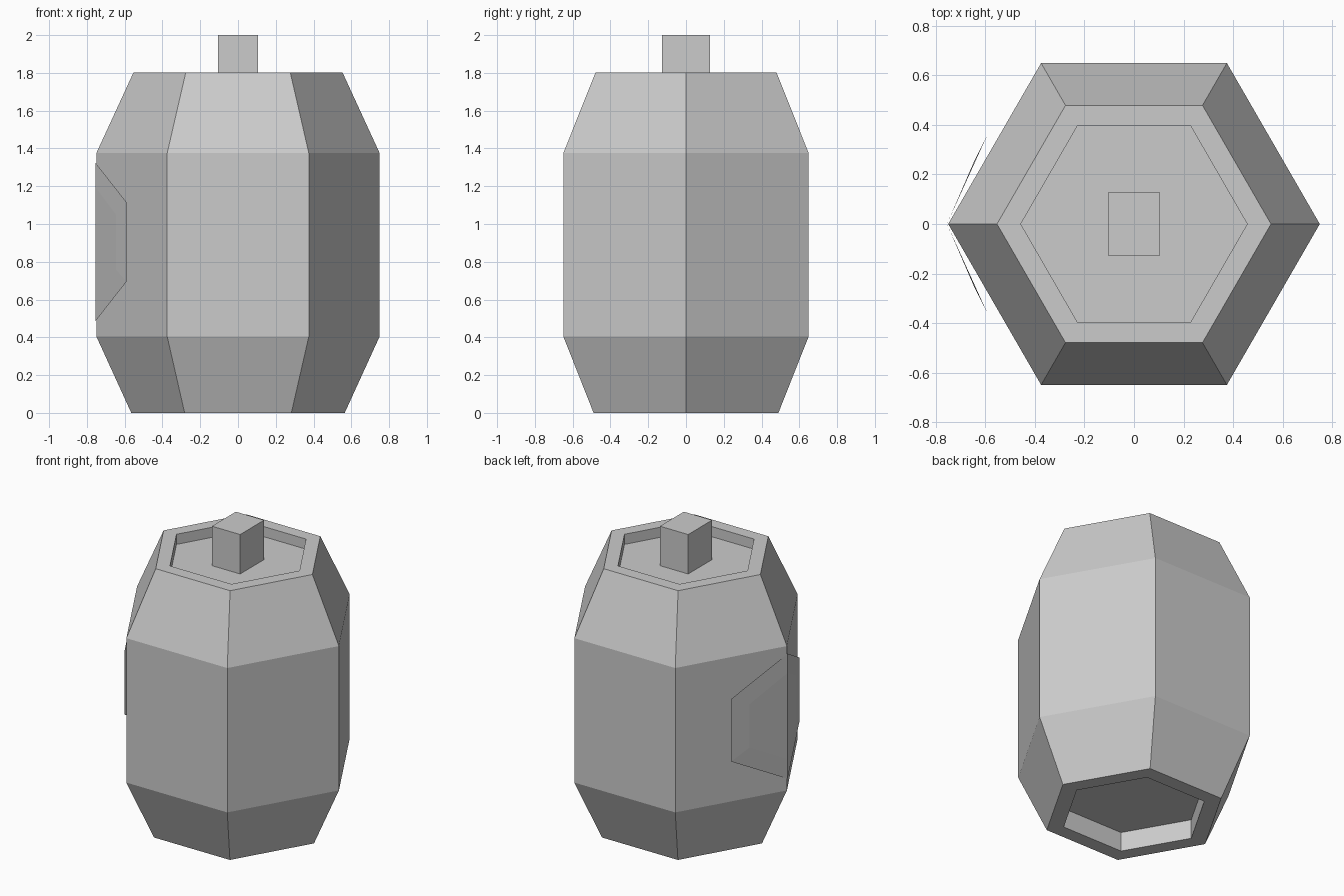
import bpy, bmesh, math

if "Cube" in bpy.data.objects:
    bpy.data.objects.remove(bpy.data.objects["Cube"])


def make_object(name, bm):
    bmesh.ops.remove_doubles(bm, verts=bm.verts, dist=1e-5)
    bmesh.ops.recalc_face_normals(bm, faces=bm.faces)
    mesh = bpy.data.meshes.new(name)
    bm.to_mesh(mesh)
    bm.free()
    obj = bpy.data.objects.new(name, mesh)
    bpy.context.collection.objects.link(obj)
    return obj


# Barrel body: hexagonal rings from the bottom recess floor round to the top one
profile = [(0.455, 0.13), (0.455, 0), (0.565, 0), (0.75, 0.405),
           (0.75, 1.375), (0.553, 1.803), (0.457, 1.803), (0.457, 1.735)]
bm = bmesh.new()
rings = [[bm.verts.new((r * math.cos(i * math.pi / 3), r * math.sin(i * math.pi / 3), z))
          for i in range(6)] for r, z in profile]
for low, high in zip(rings, rings[1:]):
    for i in range(6):
        j = (i + 1) % 6
        bm.faces.new((low[i], low[j], high[j], high[i]))
bm.faces.new(rings[0])
bm.faces.new(rings[-1])
make_object("barrel_body", bm)

# Square plug standing in the top recess
bm = bmesh.new()
bmesh.ops.create_cube(bm, size=1)
bmesh.ops.scale(bm, verts=bm.verts, vec=(0.21, 0.254, 0.265))
bmesh.ops.translate(bm, verts=bm.verts, vec=(0, 0, 1.8675))
make_object("top_plug", bm)

# Thin hexagonal label folded around the left corner, with a slightly raised centre
bm = bmesh.new()
for side in (-1, 1):
    halves = []
    for radius, lift in ((0.42, 0), (0.29, 0.005)):
        half = []
        for k in range(4):
            a = k * math.pi / 3
            y = radius * math.sin(a)
            x = -0.755 + 0.453 * y - (lift if y > 0.01 else 0)
            half.append(bm.verts.new((x, side * y, 0.905 + radius * math.cos(a))))
        halves.append(half)
    outer, inner = halves
    for k in range(3):
        bm.faces.new((outer[k], outer[k + 1], inner[k + 1], inner[k]))
    bm.faces.new(inner)
label = make_object("folded_label", bm)
if label.data.polygons[0].normal.x > 0:
    label.data.flip_normals()
